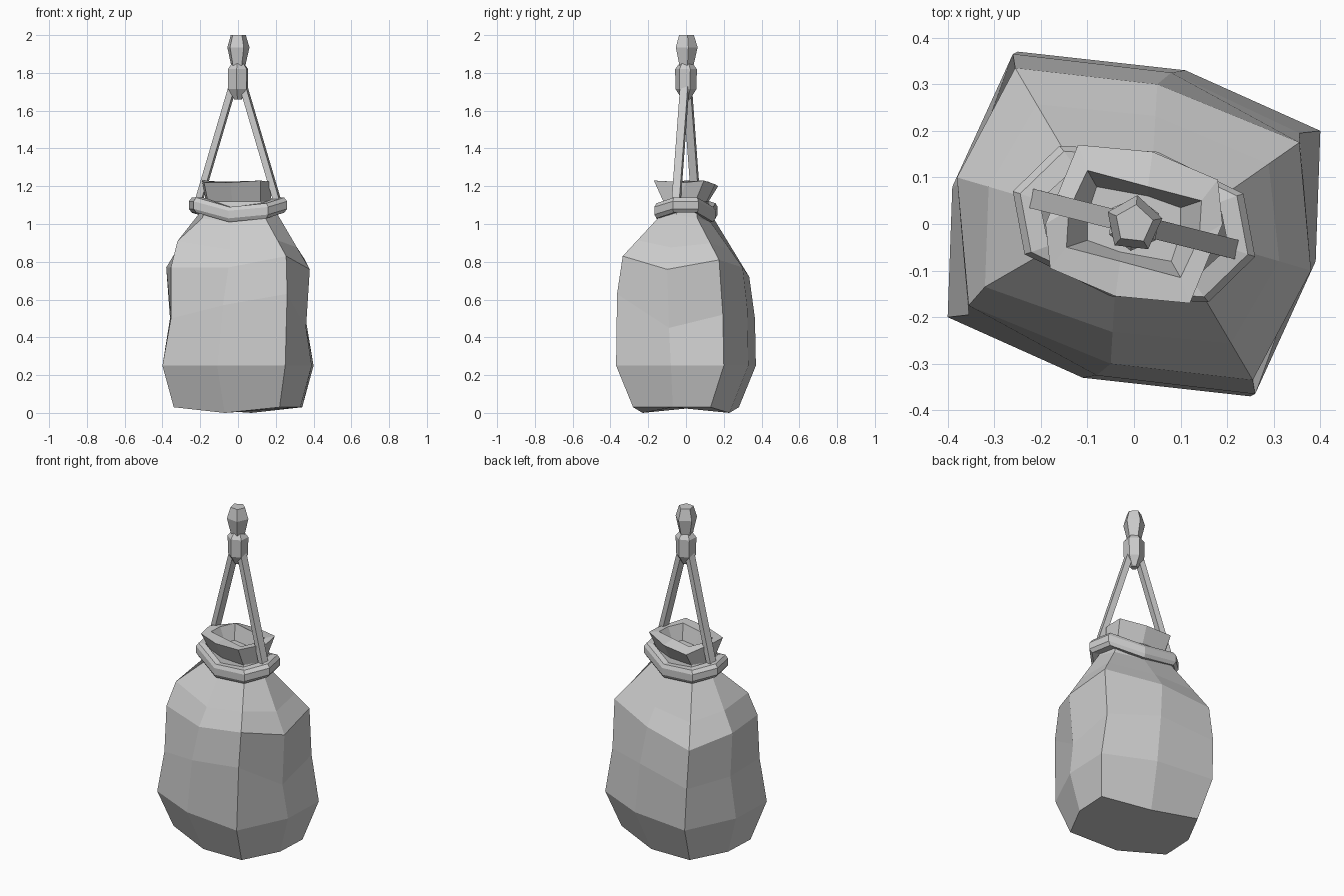
import bpy, bmesh, math
from mathutils import Vector

if "Cube" in bpy.data.objects:
    bpy.data.objects.remove(bpy.data.objects["Cube"])


def ring(half, zs):
    """Eight-point ring: four xy points plus their half-turn copies."""
    pts = half + [(-x, -y) for x, y in half]
    if isinstance(zs, (int, float)):
        zs = [zs] * len(pts)
    return [Vector((x, y, z)) for (x, y), z in zip(pts, zs)]


def loft(name, rings, caps=True, closed=False):
    bm = bmesh.new()
    vr = [[bm.verts.new(p) for p in r] for r in rings]
    n = len(rings[0])
    pairs = list(zip(vr, vr[1:])) + ([(vr[-1], vr[0])] if closed else [])
    for a, b in pairs:
        for i in range(n):
            j = (i + 1) % n
            bm.faces.new((a[i], a[j], b[j], b[i]))
    if caps and not closed:
        for r in (vr[0], vr[-1]):
            bm.faces.new(r)
    bmesh.ops.recalc_face_normals(bm, faces=bm.faces)
    me = bpy.data.meshes.new(name)
    bm.to_mesh(me)
    bm.free()
    ob = bpy.data.objects.new(name, me)
    bpy.context.collection.objects.link(ob)
    return ob


def disc(r, z, n, turn=0.0):
    return [Vector((r * math.cos(turn + 2 * math.pi * i / n),
                    r * math.sin(turn + 2 * math.pi * i / n), z)) for i in range(n)]


# sack body: foot, belly, waist, shoulder, then gathered neck and open mouth
foot = ring([(-.22, .28), (.07, .23), (.34, .13), (.33, -.07)],
            [.03, 0, .03, .03, .03, 0, .03, .03])
belly = ring([(-.25, .37), (.11, .33), (.40, .20), (.39, -.08)], .25)
waist = ring([(-.26, .365), (.08, .325), (.355, .195), (.36, -.09)],
             [.5, .55, .52, .45, .63, .57, .5, .5])
shoulder = ring([(-.255, .335), (.05, .30), (.355, .175), (.38, -.10)],
                [.72, .77, .81, .76, .83, .77, .77, .77])
neck = ring([(-.14, .14), (.04, .13), (.19, .06), (.21, -.05)],
            [1.04, 1.01, 1.03, 1.05, 1.04, 1.01, 1.03, 1.05])
chest = [a.lerp(b, .4) for a, b in zip(shoulder, neck)]
chest[6] = Vector((-.32, -.135, .91))
throat = ring([(-.12, .12), (.03, .11), (.16, .05), (.17, -.04)], 1.12)
lip = ring([(-.12, .17), (.04, .155), (.18, .095), (.19, .0)],
           [1.20, 1.21, 1.23, 1.22, 1.23, 1.22, 1.22, 1.23])
inner_lip = ring([(-.10, .115), (.03, .08), (.145, .05), (.14, -.03)], 1.225)
pocket = ring([(-.08, .08), (.03, .06), (.10, .035), (.10, -.02)], 1.14)
loft("sack", [foot, belly, waist, shoulder, chest, neck, throat, lip, inner_lip, pocket])

# cord tied around the neck, raised at the strap ends
outer = [(-.16, .168), (.05, .155), (.235, .065), (.26, -.07)]
inner = [(x * .78, y * .72) for x, y in outer]
low = [1.03, 1.01, 1.06, 1.06] * 2
high = [z + .08 for z in low]
mid_low = [z + .02 for z in low]
mid_high = [z + .06 for z in low]
small = [(x * .94, y * .93) for x, y in outer]
loft("neck_cord", [ring(inner, low), ring(small, low), ring(outer, mid_low),
                   ring(outer, mid_high), ring(small, high), ring(inner, high)],
     closed=True)

# two straps rising to the knot
for side, s in (("left", -1), ("right", 1)):
    start, end = Vector((s * .22, -s * .055, 1.08)), Vector((s * .025, -s * .006, 1.74))
    along = (end - start).normalized()
    wide = Vector((.24, .97, 0))
    thick = along.cross(wide).normalized()
    corners = [wide * (a * .021) + thick * (b * .017)
               for a, b in ((-1, -1), (1, -1), (1, 1), (-1, 1))]
    loft(side + "_strap", [[p + c for c in corners] for p in (start, end)])

# knot and tail bead above it
loft("knot", [disc(.022, 1.66, 6, .4), disc(.056, 1.715, 6, .4),
              disc(.058, 1.82, 6, .4), disc(.035, 1.85, 6, .4)])
loft("tail", [disc(.040, 1.84, 5, .2), disc(.062, 1.935, 5, .2), disc(.042, 2.0, 5, .2)])
